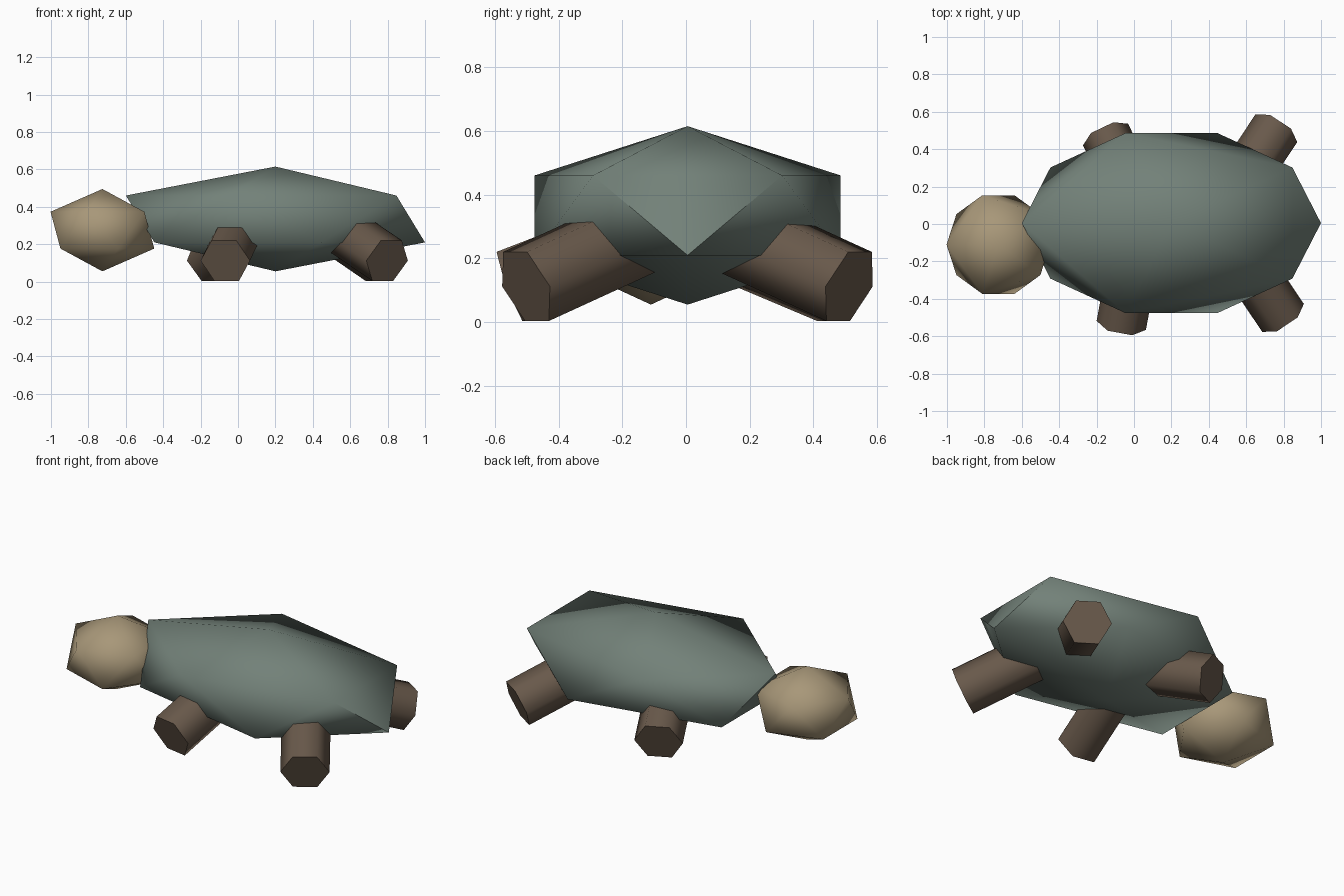
import bpy
from math import radians, pi
from mathutils import Matrix, Vector

cube = bpy.data.objects.get("Cube")
if cube:
    bpy.data.objects.remove(cube, do_unlink=True)


def make_material(name, colour):
    mat = bpy.data.materials.new(name)
    mat.use_nodes = True
    mat.diffuse_color = (*colour, 1)
    mat.node_tree.nodes["Principled BSDF"].inputs["Base Color"].default_value = (*colour, 1)
    return mat


SHELL = make_material("grey green", (0.17, 0.22, 0.19))
SKIN = make_material("tan", (0.39, 0.31, 0.19))
LEG = make_material("brown", (0.14, 0.10, 0.07))


def finish(name, mat, matrix):
    obj = bpy.context.object
    obj.name = obj.data.name = name
    obj.data.transform(matrix)
    obj.data.materials.append(mat)
    bpy.ops.object.shade_smooth_by_angle(angle=radians(61))
    return obj


def faceted_ball(name, centre, radii, mat):
    bpy.ops.mesh.primitive_ico_sphere_add(subdivisions=1, radius=1)
    turn = Matrix.Rotation(pi, 4, "Z")
    finish(name, mat, Matrix.Translation(centre) @ Matrix.Diagonal((*radii, 1)) @ turn)


def leg(name, foot, outward, length=0.45, radius=0.134):
    # Six-sided stub sloping down and out, with level top and bottom sides
    bpy.ops.mesh.primitive_cylinder_add(vertices=6, radius=radius, depth=length)
    flat = Vector((*outward, 0)).normalized()
    axis = (flat + Vector((0, 0, -0.38))).normalized()
    side = axis.cross(Vector((0, 0, 1))).normalized()
    up = side.cross(axis)
    # the cylinder's first corner lies on its own y axis
    frame = Matrix((up, -side, axis)).transposed()
    if frame.determinant() < 0:
        frame = Matrix((up, side, axis)).transposed()
    centre = Vector(foot) - axis * length / 2
    finish(name, LEG, Matrix.Translation(centre) @ frame.to_4x4())


# Body and head
faceted_ball("body", (0.2, 0.005, 0.335), (0.894, 0.565, 0.28), SHELL)
faceted_ball("head", (-0.725, -0.11, 0.275), (0.31, 0.31, 0.22), SKIN)

# Four legs, each splayed a little differently
leg("front_right_leg", (-0.068, -0.542, 0.112), (-0.18, -0.98))
leg("front_left_leg", (-0.152, 0.478, 0.112), (-0.43, 0.90))
leg("back_right_leg", (0.797, -0.502, 0.112), (0.56, -0.83))
leg("back_left_leg", (0.761, 0.512, 0.112), (0.55, 0.83))
